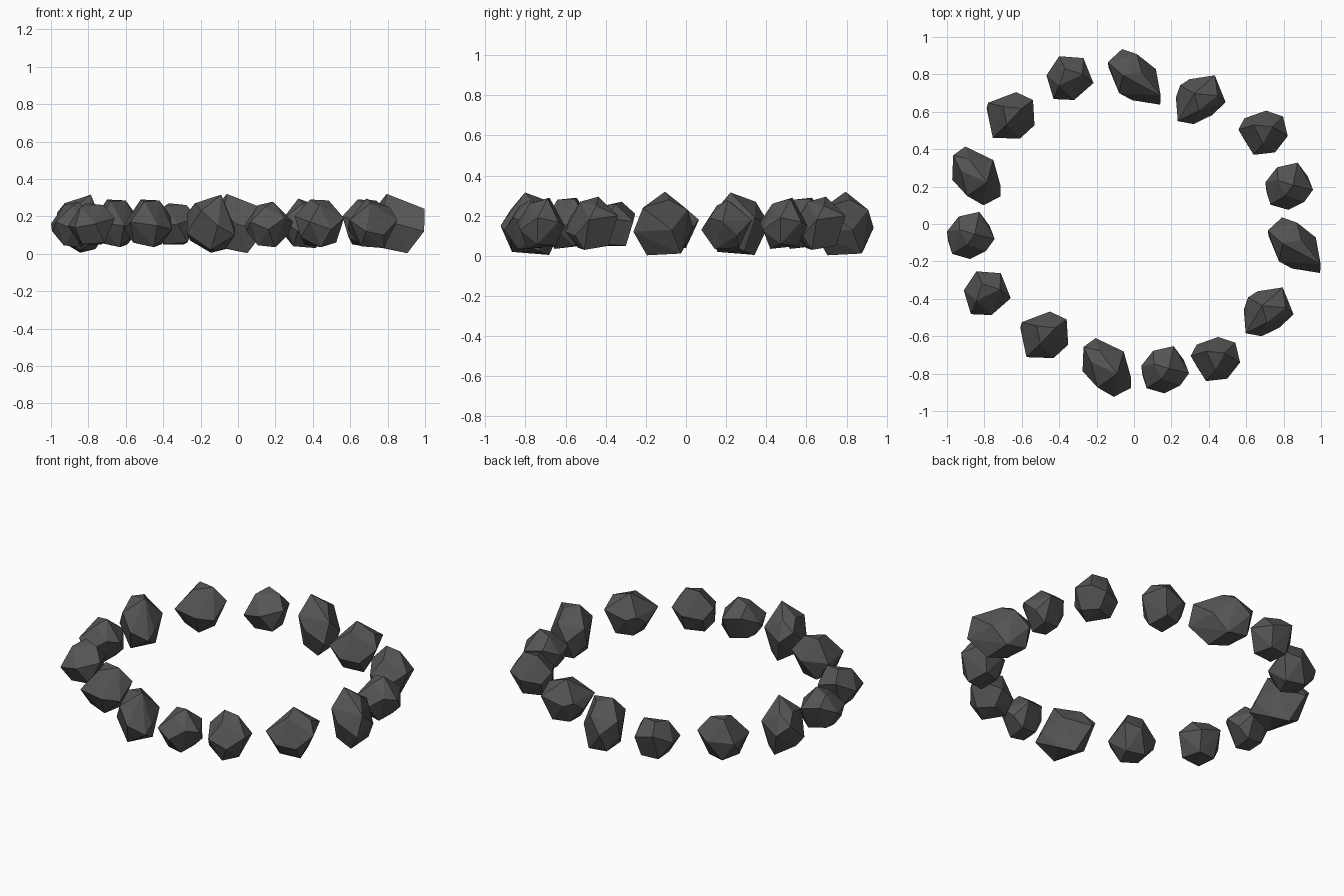
import bpy, bmesh

stone = bpy.data.materials.new("dark_stone")
stone.diffuse_color = (0.09, 0.09, 0.09, 1)


def rock_mesh(name, rim, top, bottom):
    """Faceted stone: convex hull of rim, top and bottom corners."""
    bm = bmesh.new()
    for p in rim + top + bottom:
        bm.verts.new(p)
    res = bmesh.ops.convex_hull(bm, input=bm.verts[:])
    loose = {v for v in res["geom_interior"] + res["geom_unused"]
             if isinstance(v, bmesh.types.BMVert)}
    bmesh.ops.delete(bm, geom=list(loose), context='VERTS')
    bmesh.ops.recalc_face_normals(bm, faces=bm.faces[:])
    me = bpy.data.meshes.new(name)
    bm.to_mesh(me)
    bm.free()
    me.materials.append(stone)
    return me


def place(me, spots):
    for i, (x, y) in enumerate(spots, 1):
        ob = bpy.data.objects.new(f"{me.name}_{i}", me)
        ob.location = (x, y, 0)
        bpy.context.collection.objects.link(ob)


# large boulder leaning right
place(rock_mesh(
    "large_rock_right",
    [(-.064, .15, .14), (-.14, .08, .22), (-.135, .05, .11), (-.08, -.085, .22),
     (-.01, -.123, .16), (.14, -.147, .12), (.143, -.1, .24), (.117, .043, .13), (.016, .123, .23)],
    [(-.06, .01, .32), (.04, .03, .28)],
    [(.05, -.08, .003), (.05, .09, .012), (-.08, .1, .03), (-.07, -.05, .03)]),
    [(0, .785), (.855, -.115)])

# large boulder leaning left
place(rock_mesh(
    "large_rock_left",
    [(-.06, .157, .16), (-.125, .11, .22), (-.13, -.02, .11), (-.05, -.107, .23),
     (.037, -.157, .15), (.128, -.11, .10), (.128, -.05, .14), (.09, .085, .19)],
    [(.055, -.035, .316), (-.085, .03, .27), (-.04, .09, .27)],
    [(0, .085, .005), (0, -.1, .02), (-.11, .03, .07), (.08, .03, .025)]),
    [(-.145, -.767), (-.842, .257)])

# flat topped rock
place(rock_mesh(
    "flat_rock",
    [(-.06, .117, .21), (.07, .107, .17), (.123, -.027, .19), (.02, -.117, .16),
     (-.09, -.112, .14), (-.128, .015, .15)],
    [(.065, .02, .26), (-.03, .05, .27), (-.06, -.04, .25)],
    [(.07, -.06, .06), (.05, .07, .05), (-.06, .06, .05), (-.05, -.06, .05)]),
    [(-.34, .78), (-.782, -.37)])

# square faced rock
place(rock_mesh(
    "square_rock",
    [(-.06, .107, .16), (-.11, .075, .18), (.075, .128, .2), (.133, -.016, .18),
     (-.037, -.133, .12), (-.123, -.117, .18), (-.133, .01, .13), (.06, -.085, .1)],
    [(-.035, .03, .295), (.09, .02, .25), (-.01, -.06, .27)],
    [(.06, -.04, .03), (.03, .08, .05), (-.07, .05, .05), (-.06, -.07, .04)]),
    [(.357, .667), (.72, -.467)])

# blunt rock
place(rock_mesh(
    "blunt_rock",
    [(.016, .116, .15), (.107, .085, .17), (.132, -.02, .19), (.064, -.107, .13),
     (-.05, -.12, .17), (-.132, .015, .2), (-.1, .075, .14), (-.1, -.04, .09)],
    [(-.05, .04, .29), (.05, .03, .285), (0, -.06, .26)],
    [(.09, -.02, .06), (.03, .07, .05), (-.08, .03, .05), (.01, -.07, .035)]),
    [(.69, .49), (.435, -.72)])

# pointed rock
place(rock_mesh(
    "pointed_rock",
    [(.045, .125, .18), (-.065, .1, .2), (-.128, .02, .16), (-.122, -.03, .12),
     (-.1, -.1, .17), (-.005, -.127, .13), (.08, -.085, .19), (.127, -.02, .17), (.1, .05, .1)],
    [(.02, .005, .278), (-.06, .03, .26), (-.02, -.05, .25)],
    [(.03, -.06, .035), (.04, .06, .04), (-.07, .04, .06), (-.06, -.05, .045)]),
    [(.83, .203), (.167, -.778), (-.872, -.06)])

# wide rock
place(rock_mesh(
    "wide_rock",
    [(.03, .127, .17), (-.12, .07, .17), (-.128, .04, .13), (-.095, -.117, .17),
     (.05, -.122, .15), (.128, -.05, .13), (.12, .085, .2)],
    [(-.02, -.045, .28), (-.04, .05, .29), (.06, .04, .285)],
    [(.03, -.06, .035), (.07, .04, .05), (-.04, .07, .05), (-.08, -.04, .06)]),
    [(-.48, -.595), (-.66, .578)])
